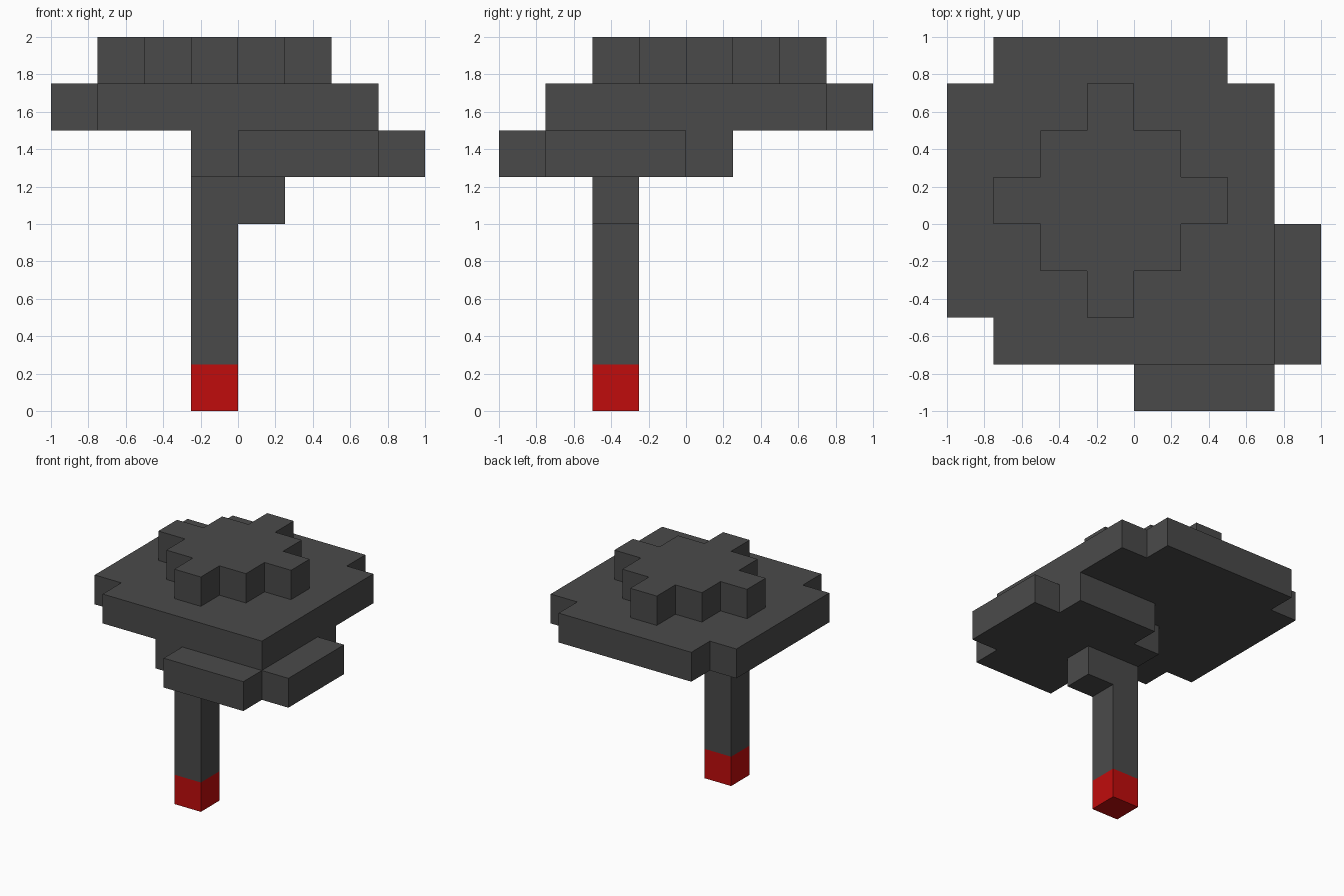
import bpy
import bmesh
from mathutils import Vector

cube = bpy.data.objects.get("Cube")
if cube:
    bpy.data.objects.remove(cube, do_unlink=True)

CELL = 0.25  # every part sits on a quarter-unit block grid


def make_material(name, rgb):
    mat = bpy.data.materials.new(name)
    mat.use_nodes = True
    color = (*rgb, 1.0)
    mat.diffuse_color = color
    bsdf = next(n for n in mat.node_tree.nodes if n.type == 'BSDF_PRINCIPLED')
    bsdf.inputs["Base Color"].default_value = color
    return mat


def extrude_outline(name, points, depth, mat):
    """Extrude a closed outline, given in grid cells, along depth."""
    bm = bmesh.new()
    verts = [bm.verts.new(Vector(p) * CELL) for p in points]
    face = bm.faces.new(verts)
    result = bmesh.ops.extrude_face_region(bm, geom=[face])
    moved = [g for g in result["geom"] if isinstance(g, bmesh.types.BMVert)]
    bmesh.ops.translate(bm, verts=moved, vec=Vector(depth) * CELL)
    bmesh.ops.recalc_face_normals(bm, faces=bm.faces)
    mesh = bpy.data.meshes.new(name)
    bm.to_mesh(mesh)
    bm.free()
    mesh.materials.append(mat)
    obj = bpy.data.objects.new(name, mesh)
    bpy.context.collection.objects.link(obj)
    return obj


def layer(name, outline, z, mat):
    """One-cell-thick horizontal slab."""
    return extrude_outline(name, [(x, y, z) for x, y in outline], (0, 0, 1), mat)


grey = make_material("dark_grey", (0.0685, 0.0685, 0.0685))
red = make_material("red", (0.527, 0.0037, 0.0037))

# Red foot of the stem
layer("stem_foot", [(-1, -2), (0, -2), (0, -1), (-1, -1)], 0, red)

# Stem with a one-cell branch at the top, as a side profile
stem = [(-1, 1), (0, 1), (0, 4), (1, 4), (1, 5), (-1, 5)]
extrude_outline("stem", [(x, -2, z) for x, z in stem], (0, 1, 0), grey)

# Small lower canopy: five by five slab without its corners
layer("lower_canopy",
      [(0, -4), (3, -4), (3, -3), (4, -3), (4, 0), (3, 0),
       (3, 1), (0, 1), (0, 0), (-1, 0), (-1, -3), (0, -3)], 5, grey)

# Wide main canopy with notched corners on three sides
layer("main_canopy",
      [(-3, -3), (3, -3), (3, 3), (2, 3), (2, 4), (-3, 4),
       (-3, 3), (-4, 3), (-4, -2), (-3, -2)], 6, grey)

# Stepped diamond on top
layer("canopy_top",
      [(-1, -2), (0, -2), (0, -1), (1, -1), (1, 0), (2, 0),
       (2, 1), (1, 1), (1, 2), (0, 2), (0, 3), (-1, 3),
       (-1, 2), (-2, 2), (-2, 1), (-3, 1), (-3, 0), (-2, 0),
       (-2, -1), (-1, -1)], 7, grey)
